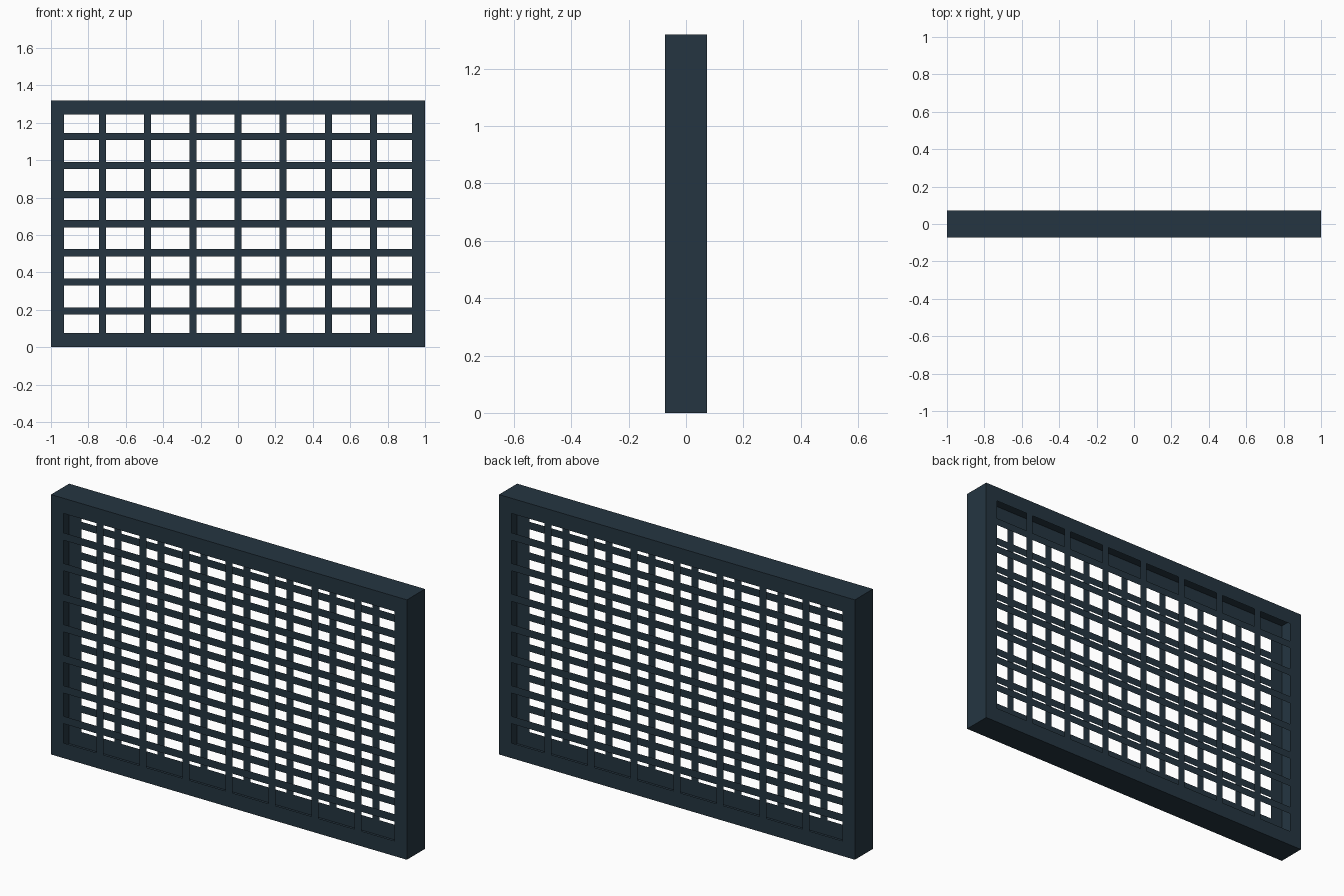
import bpy, bmesh

if "Cube" in bpy.data.objects:
    bpy.data.objects.remove(bpy.data.objects["Cube"])

W, H, D = 1.0, 1.32, 0.0725      # half width, height, half depth
BAR = 0.038

mat = bpy.data.materials.new("dark slate")
mat.diffuse_color = (0.018, 0.036, 0.053, 1)
mat.use_nodes = True
mat.node_tree.nodes["Principled BSDF"].inputs["Base Color"].default_value = mat.diffuse_color


def finish(name, bm):
    me = bpy.data.meshes.new(name)
    bm.to_mesh(me)
    bm.free()
    me.materials.append(mat)
    ob = bpy.data.objects.new(name, me)
    bpy.context.collection.objects.link(ob)


def cuts(lo, hi, margin, mid, step):
    # solid / open boundaries: border, seven bars, border
    c = [lo, lo + margin]
    for k in range(-3, 4):
        c += [mid + k * step - BAR / 2, mid + k * step + BAR / 2]
    return c + [hi - margin, hi]


xs = cuts(-W, W, 0.07, 0, 0.2415)
zs = cuts(0, H, 0.077, H / 2, 0.1553)


def grille(name, y, front):
    # thin sheet with rectangular windows
    bm = bmesh.new()
    v = [[bm.verts.new((x, y, z)) for z in zs] for x in xs]
    for i in range(len(xs) - 1):
        for j in range(len(zs) - 1):
            if i % 2 and j % 2:
                continue
            q = [v[i][j], v[i + 1][j], v[i + 1][j + 1], v[i][j + 1]]
            bm.faces.new(q if front else q[::-1])
    finish(name, bm)


grille("front_grille", -D, True)
grille("back_grille", D, False)

# hollow outer casing: four thin walls joining the two grilles
bm = bmesh.new()
loop = [(-W, 0), (W, 0), (W, H), (-W, H)]
f = [bm.verts.new((x, -D, z)) for x, z in loop]
b = [bm.verts.new((x, D, z)) for x, z in loop]
for i in range(4):
    k = (i + 1) % 4
    bm.faces.new((f[k], f[i], b[i], b[k]))
finish("outer_casing", bm)
